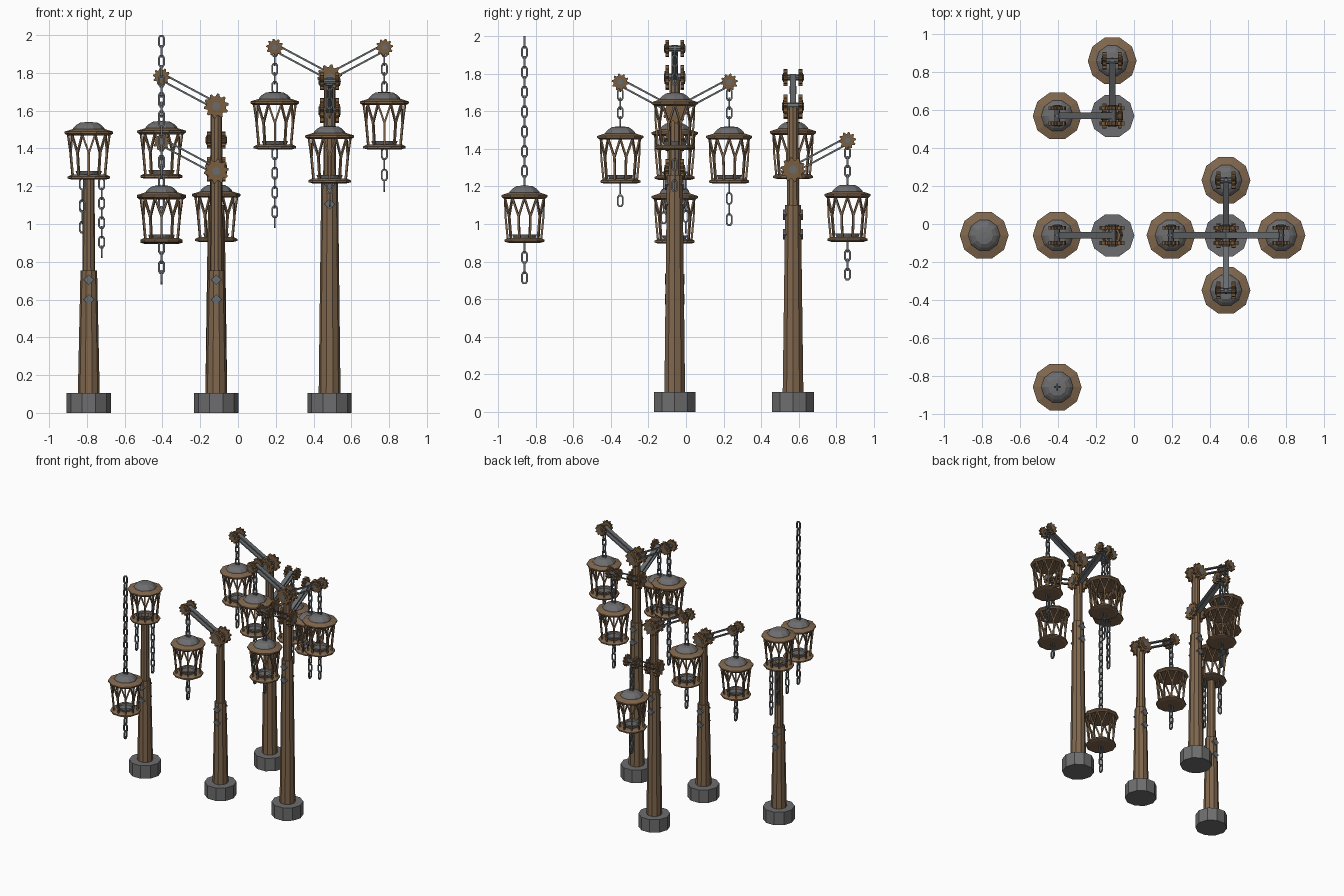
import bpy, bmesh, math
from mathutils import Vector, Matrix

if "Cube" in bpy.data.objects:
    bpy.data.objects.remove(bpy.data.objects["Cube"])


def material(name, rgb):
    m = bpy.data.materials.new(name)
    m.diffuse_color = (*rgb, 1)
    m.use_nodes = True
    m.node_tree.nodes["Principled BSDF"].inputs["Base Color"].default_value = m.diffuse_color
    return m


WOOD = material("wood brown", (0.215, 0.135, 0.075))
BRONZE = material("bronze brown", (0.19, 0.11, 0.05))
STONE = material("stone grey", (0.155, 0.155, 0.16))
IRON = material("iron grey", (0.14, 0.15, 0.16))


def finish(bm, name, mat):
    bmesh.ops.recalc_face_normals(bm, faces=bm.faces)
    me = bpy.data.meshes.new(name)
    bm.to_mesh(me)
    bm.free()
    me.materials.append(mat)
    ob = bpy.data.objects.new(name, me)
    bpy.context.collection.objects.link(ob)
    return ob


def lathe(bm, profile, centre=(0, 0, 0), sides=10):
    """Closed faceted solid from (radius, z) points, bottom to top."""
    c = Vector(centre)
    rings = []
    for r, z in profile:
        rings.append([bm.verts.new(c + Vector((r * math.cos(math.tau * i / sides),
                                               r * math.sin(math.tau * i / sides), z)))
                      for i in range(sides)])
    for a, b in zip(rings, rings[1:]):
        for i in range(sides):
            j = (i + 1) % sides
            bm.faces.new((a[i], a[j], b[j], b[i]))
    bm.faces.new(rings[0][::-1])
    bm.faces.new(rings[-1])


def beam(bm, a, b, side, w, t):
    """Box from a to b, w wide along side and t thick."""
    a, b = Vector(a), Vector(b)
    d = (b - a).normalized()
    s = Vector(side)
    s = (s - d * s.dot(d)).normalized()
    m = Matrix((s, d.cross(s), d)).transposed().to_4x4()
    m.translation = (a + b) / 2
    bmesh.ops.create_cube(bm, size=1, matrix=m @ Matrix.Diagonal((w, t, (b - a).length, 1)))


def prism(bm, outline, centre, axis, half):
    """Extrude a flat (along, up) outline along a horizontal axis."""
    c, ax = Vector(centre), Vector(axis)
    along = ax.cross(Vector((0, 0, 1)))
    rings = [[bm.verts.new(c + along * u + Vector((0, 0, v)) + ax * s) for u, v in outline]
             for s in (-half, half)]
    n = len(outline)
    for i in range(n):
        j = (i + 1) % n
        bm.faces.new((rings[0][i], rings[0][j], rings[1][j], rings[1][i]))
    bm.faces.new(rings[0][::-1])
    bm.faces.new(rings[1])


def circle(r, n, phase=0.0):
    return [(r * math.cos(math.tau * i / n + phase), r * math.sin(math.tau * i / n + phase))
            for i in range(n)]


def gear_outline(r, teeth=10):
    return [((r if k % 4 < 2 else r * 0.78) * math.cos(math.tau * (k + .5) / (4 * teeth)),
             (r if k % 4 < 2 else r * 0.78) * math.sin(math.tau * (k + .5) / (4 * teeth)))
            for k in range(4 * teeth)]


# Chain: alternating eight-sided links
def chain(x, y, top, bottom):
    bm = bmesh.new()
    length, t = 0.066, 0.0045
    n = max(2, round((top - bottom - length) / 0.053) + 1)
    pitch = (top - bottom - length) / (n - 1)
    for k in range(n):
        z = top - length / 2 - k * pitch
        s = Vector((1, 0, 0)) if k % 2 == 0 else Vector((0, 1, 0))
        o = s.cross(Vector((0, 0, 1)))
        ring = []
        for sx, sz in ((1, .6), (.5, 1), (-.5, 1), (-1, .6), (-1, -.6), (-.5, -1), (.5, -1), (1, -.6)):
            ring.append([bm.verts.new(Vector((x, y, z)) + s * sx * (0.018 - i)
                                      + Vector((0, 0, sz * (length / 2 - i))) + o * d)
                         for i, d in ((0, -t), (0, t), (0.009, t), (0.009, -t))])
        for i in range(8):
            a, b = ring[i], ring[(i + 1) % 8]
            for j in range(4):
                bm.faces.new((a[j], a[(j + 1) % 4], b[(j + 1) % 4], b[j]))
    finish(bm, "chain", IRON)


# Lantern: roof, floor, forked bars, iron dome and dish
def lantern(x, y, z):
    bm = bmesh.new()
    lathe(bm, [(0.09, 0), (0.112, 0.006), (0.112, 0.016), (0.092, 0.026)])
    lathe(bm, [(0.114, 0.234), (0.129, 0.244), (0.129, 0.254), (0.084, 0.268)])
    for i in range(10):
        a = math.tau * (i + .5) / 10

        def pt(r, ang, h):
            return Vector((r * math.cos(ang), r * math.sin(ang), h))
        tangent = (-math.sin(a), math.cos(a), 0)
        fork = pt(0.101, a, 0.14)
        beam(bm, pt(0.089, a, 0.015), fork, tangent, 0.011, 0.011)
        for s in (-1, 1):
            beam(bm, fork, pt(0.110, a + s * math.pi / 10, 0.24), tangent, 0.010, 0.010)
    frame = finish(bm, "lantern_frame", WOOD)
    bm = bmesh.new()
    lathe(bm, [(0.088, 0.258), (0.082, 0.274), (0.068, 0.288), (0.047, 0.301), (0.02, 0.304)])
    lathe(bm, [(0.06, 0.02), (0.07, 0.045), (0.05, 0.045), (0.045, 0.034)])
    iron = finish(bm, "lantern_dome_and_dish", STONE)
    frame.location = iron.location = (x, y, z)


# Joint: a pair of gear wheels on an iron axle
def joint(centre, axis, r):
    c, ax = Vector(centre), Vector(axis)
    bm = bmesh.new()
    for s in (-1, 1):
        prism(bm, gear_outline(r), c + ax * s * 0.040, ax, 0.010)
        prism(bm, circle(r * 0.55, 10), c + ax * s * 0.044, ax, 0.010)
    finish(bm, "gear_pair", BRONZE)
    bm = bmesh.new()
    prism(bm, circle(r * 0.33, 8), c, ax, 0.058)
    finish(bm, "gear_axle", IRON)


# Arm: two iron strips rising to an end gear, with chain and lantern below
def arm(x, y, z, direction, tail):
    d = Vector((*direction, 0))
    axis = Vector((0, 0, 1)).cross(d)
    a = Vector((x, y, z))
    b = a + d * 0.29 + Vector((0, 0, 0.155))
    up = axis.cross((b - a).normalized())
    bm = bmesh.new()
    for s in (-1, 1):
        beam(bm, a + up * s * 0.017, b + up * s * 0.017, axis, 0.034, 0.010)
    finish(bm, "arm_strips", IRON)
    joint(b, axis, 0.046)
    base = b.z - 0.54
    chain(b.x, b.y, b.z + 0.015, base + 0.295)
    lantern(b.x, b.y, base)
    chain(b.x, b.y, base + 0.01, tail)


# Post: stone foot, thick lower shaft, thin upper shaft, diamond studs
def post(x, y, step):
    bm = bmesh.new()
    lathe(bm, [(0.117, 0), (0.117, 0.105)], (x, y, 0))
    finish(bm, "post_foot", STONE)
    bm = bmesh.new()
    lathe(bm, [(0.058, 0.10), (0.044, step)], (x, y, 0))
    lathe(bm, [(0.034, step - 0.02), (0.030, step + 0.52)], (x, y, 0))
    finish(bm, "post_shaft", WOOD)
    bm = bmesh.new()
    for dz in (0.05, 0.155):
        prism(bm, circle(0.028, 4), (x, y, step - dz), (0, 1, 0), 0.053)
    finish(bm, "post_studs", IRON)


# Post carrying a lantern on top with three loose chains
post(-0.79, -0.06, 0.755)
lantern(-0.79, -0.06, 1.235)
for angle, low in ((0, 0.82), (120, 0.95), (240, 1.0)):
    chain(-0.79 + 0.068 * math.cos(math.radians(angle)),
          -0.06 + 0.068 * math.sin(math.radians(angle)), 1.245, low)

# Posts with arms: (x, y, step height, [(joint height, arm direction, tail end height)])
POSTS = [
    (-0.115, -0.06, 0.755, [(1.28, (-1, 0), 0.69)]),
    (-0.115, 0.57, 1.10, [(1.625, (-1, 0), 1.03), (1.29, (0, 1), 0.70)]),
    (0.485, -0.06, 1.26, [(1.78, (-1, 0), 0.98), (1.78, (1, 0), 1.17),
                          (1.60, (0, -1), 1.09), (1.60, (0, 1), 0.99)]),
]
for x, y, step, arms in POSTS:
    post(x, y, step)
    made = set()
    for z, d, tail in arms:
        arm(x, y, z, d, tail)
        if z not in made:
            made.add(z)
            joint((x, y, z), (abs(d[1]), abs(d[0]), 0), 0.066)

# Free hanging lantern on a long chain
chain(-0.405, -0.86, 2.0, 1.195)
lantern(-0.405, -0.86, 0.90)
chain(-0.405, -0.86, 0.91, 0.68)
